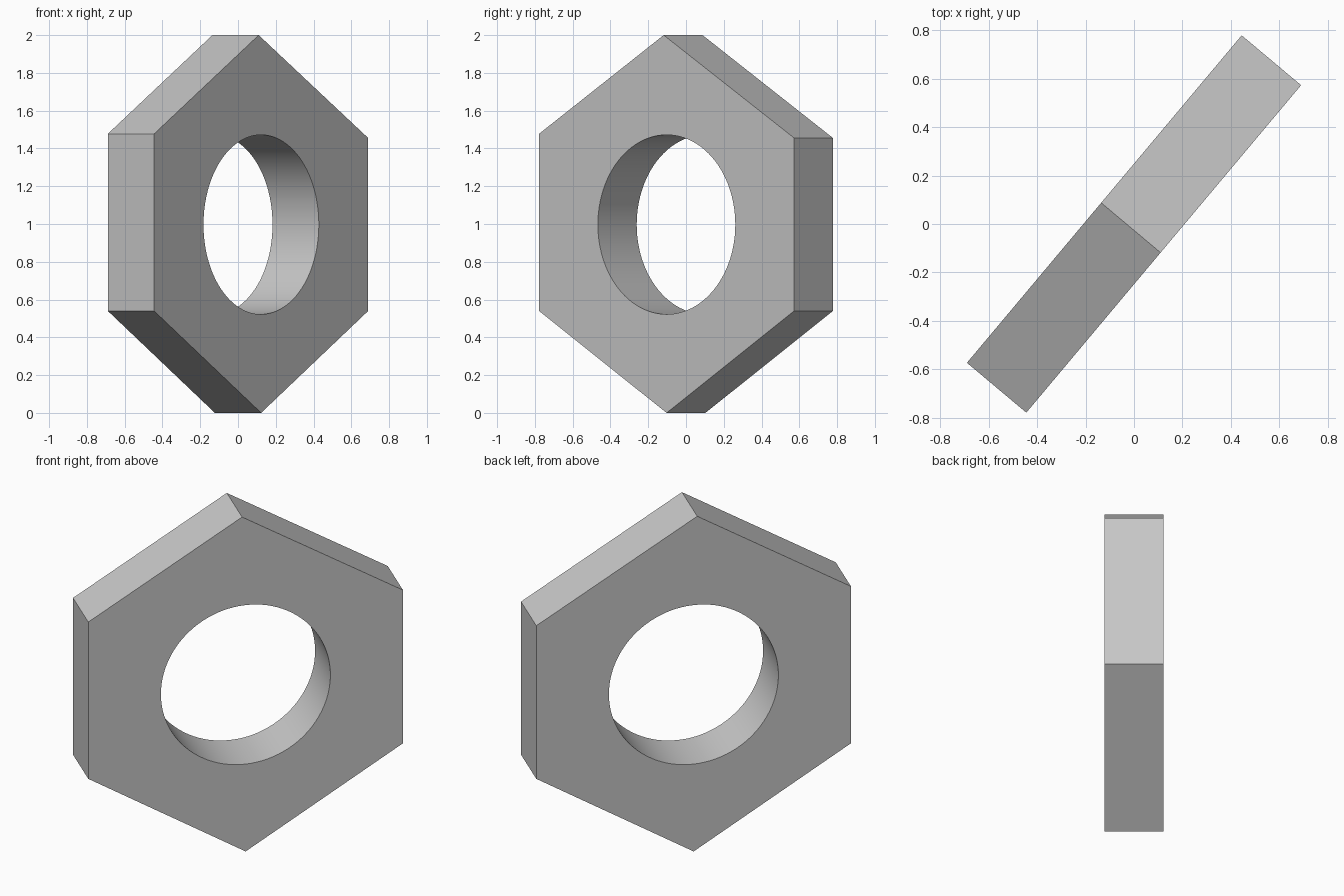
import bpy
import bmesh
import math
from mathutils import Matrix

cube = bpy.data.objects.get("Cube")
if cube:
    bpy.data.objects.remove(cube, do_unlink=True)

THICKNESS = 0.32
BORE_RADIUS = 0.475
CENTRE_Z = 0.997
TURN = Matrix.Rotation(math.radians(50), 4, 'Z')

# Plain grey material
grey = bpy.data.materials.new("plain_grey")
grey.use_nodes = True
colour = (0.57, 0.57, 0.57, 1)
grey.diffuse_color = colour
grey.node_tree.nodes["Principled BSDF"].inputs["Base Color"].default_value = colour


def prism(name, outline, depth):
    """Extrude an upright (x, z) outline along y, centred on y = 0."""
    bm = bmesh.new()
    face = bm.faces.new([bm.verts.new((x, -depth / 2, z)) for x, z in outline])
    side = bmesh.ops.extrude_face_region(bm, geom=[face])
    moved = [v for v in side["geom"] if isinstance(v, bmesh.types.BMVert)]
    bmesh.ops.translate(bm, verts=moved, vec=(0, depth, 0))
    bmesh.ops.recalc_face_normals(bm, faces=bm.faces)
    bmesh.ops.transform(bm, matrix=TURN, verts=bm.verts)
    mesh = bpy.data.meshes.new(name)
    bm.to_mesh(mesh)
    bm.free()
    mesh.materials.append(grey)
    obj = bpy.data.objects.new(name, mesh)
    bpy.context.collection.objects.link(obj)
    return obj


# Six-sided nut body, standing on one corner
hexagon = [(0.0, 0.0), (0.882, 0.54), (0.882, 1.455),
           (-0.02, 2.0), (-0.882, 1.477), (-0.882, 0.54)]
nut = prism("hex_nut", hexagon, THICKNESS)

# Round bore cutter
steps = 96
angles = [math.tau * i / steps for i in range(steps)]
circle = [(BORE_RADIUS * math.cos(a), CENTRE_Z + BORE_RADIUS * math.sin(a))
          for a in angles]
cutter = prism("bore_cutter", circle, THICKNESS * 2)
cutter.hide_render = True

# Cut the bore, then drop the cutter
cut = nut.modifiers.new("bore", 'BOOLEAN')
cut.operation = 'DIFFERENCE'
cut.solver = 'EXACT'
cut.object = cutter
bpy.ops.object.select_all(action='DESELECT')
bpy.context.view_layer.objects.active = nut
nut.select_set(True)
bpy.ops.object.modifier_apply(modifier=cut.name)
bpy.data.objects.remove(cutter, do_unlink=True)

# Smooth bore wall, crisp outer edges
bpy.ops.object.shade_smooth_by_angle(angle=math.radians(30))
